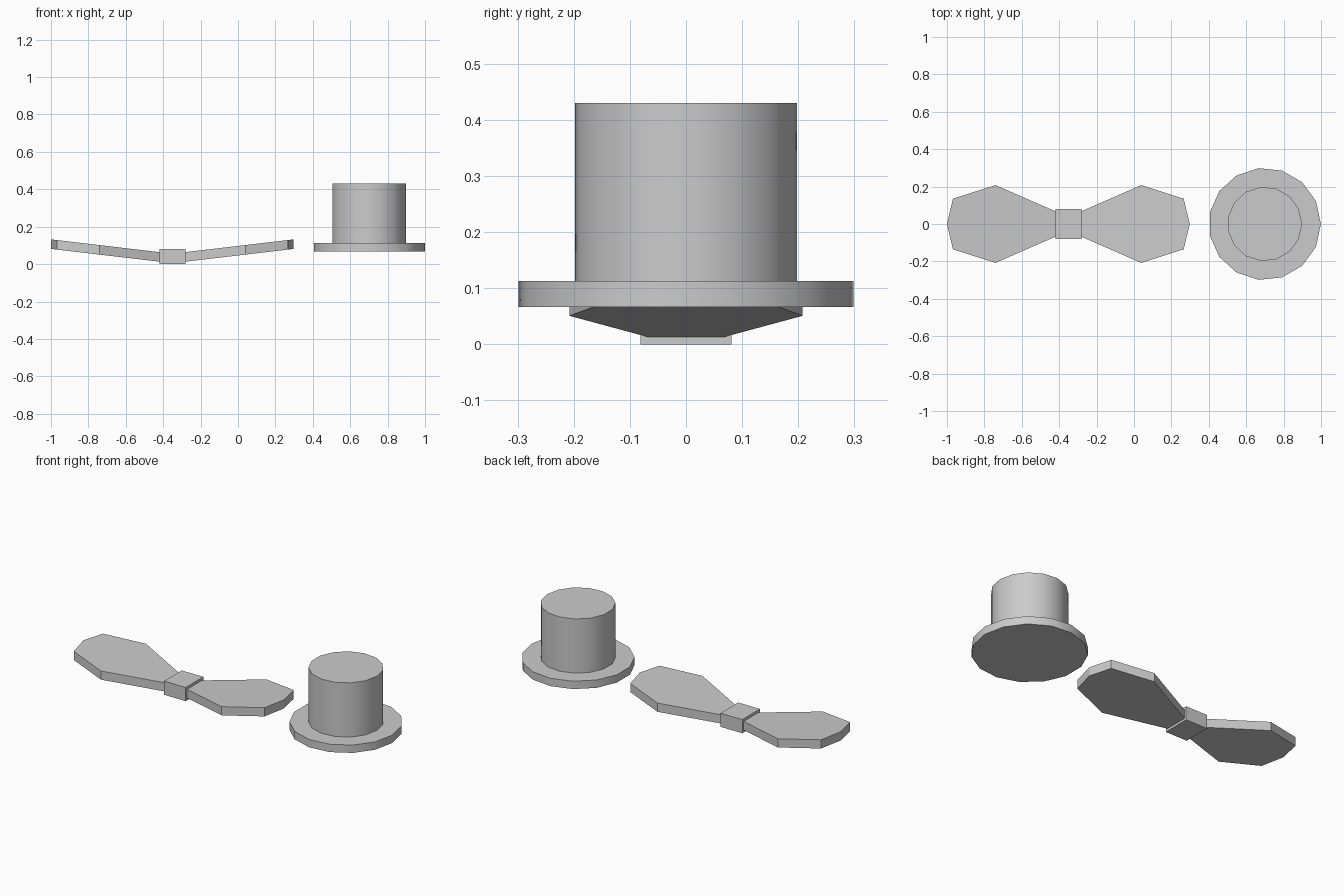
import bpy, bmesh
from math import cos, sin, pi, radians

if "Cube" in bpy.data.objects:
    bpy.data.objects.remove(bpy.data.objects["Cube"])


def make_object(name, bm, location):
    bmesh.ops.recalc_face_normals(bm, faces=bm.faces)
    mesh = bpy.data.meshes.new(name)
    bm.to_mesh(mesh)
    bm.free()
    obj = bpy.data.objects.new(name, mesh)
    obj.location = location
    bpy.context.collection.objects.link(obj)
    return obj


def turned(name, profile, sides, location):
    """Closed lathe shape from (radius, height) pairs, with flat end caps."""
    bm = bmesh.new()
    rings = [[bm.verts.new((r * cos(2 * pi * i / sides), r * sin(2 * pi * i / sides), z))
              for i in range(sides)] for r, z in profile]
    for low, high in zip(rings, rings[1:]):
        for i in range(sides):
            j = (i + 1) % sides
            bm.faces.new((low[i], low[j], high[j], high[i]))
    bm.faces.new(rings[0])
    bm.faces.new(rings[-1])
    return make_object(name, bm, location)


# Top hat: brim and crown in one turned profile
hat = turned("top_hat", [(0.3, 0.067), (0.3, 0.113), (0.199, 0.113), (0.199, 0.43)],
             15, (0.699, 0, 0))
bpy.context.view_layer.objects.active = hat
hat.select_set(True)
bpy.ops.object.shade_smooth_by_angle(angle=radians(30))
hat.select_set(False)

# Bow tie knot
TIE_X = -0.351
bm = bmesh.new()
bmesh.ops.create_cube(bm, size=1)
bmesh.ops.scale(bm, vec=(0.14, 0.163, 0.08), verts=bm.verts)
make_object("bow_knot", bm, (TIE_X, 0, 0.04))

# Bow tie wings: flat outline sheared upwards, then mirrored
half = [(0.065, 0.066), (0.39, 0.208), (0.617, 0.135)]
outline = [(x, -y) for x, y in half] + [(0.649, 0)] + half[::-1]
bm = bmesh.new()
face = bm.faces.new([bm.verts.new((x, y, 0.005 + 0.1175 * x)) for x, y in outline])
top = bmesh.ops.extrude_face_region(bm, geom=[face], use_keep_orig=True)["geom"]
bmesh.ops.translate(bm, vec=(0, 0, 0.051),
                    verts=[v for v in top if isinstance(v, bmesh.types.BMVert)])
wings = make_object("bow_wings", bm, (TIE_X, 0, 0))
wings.modifiers.new("mirror", "MIRROR").use_axis[0] = True
